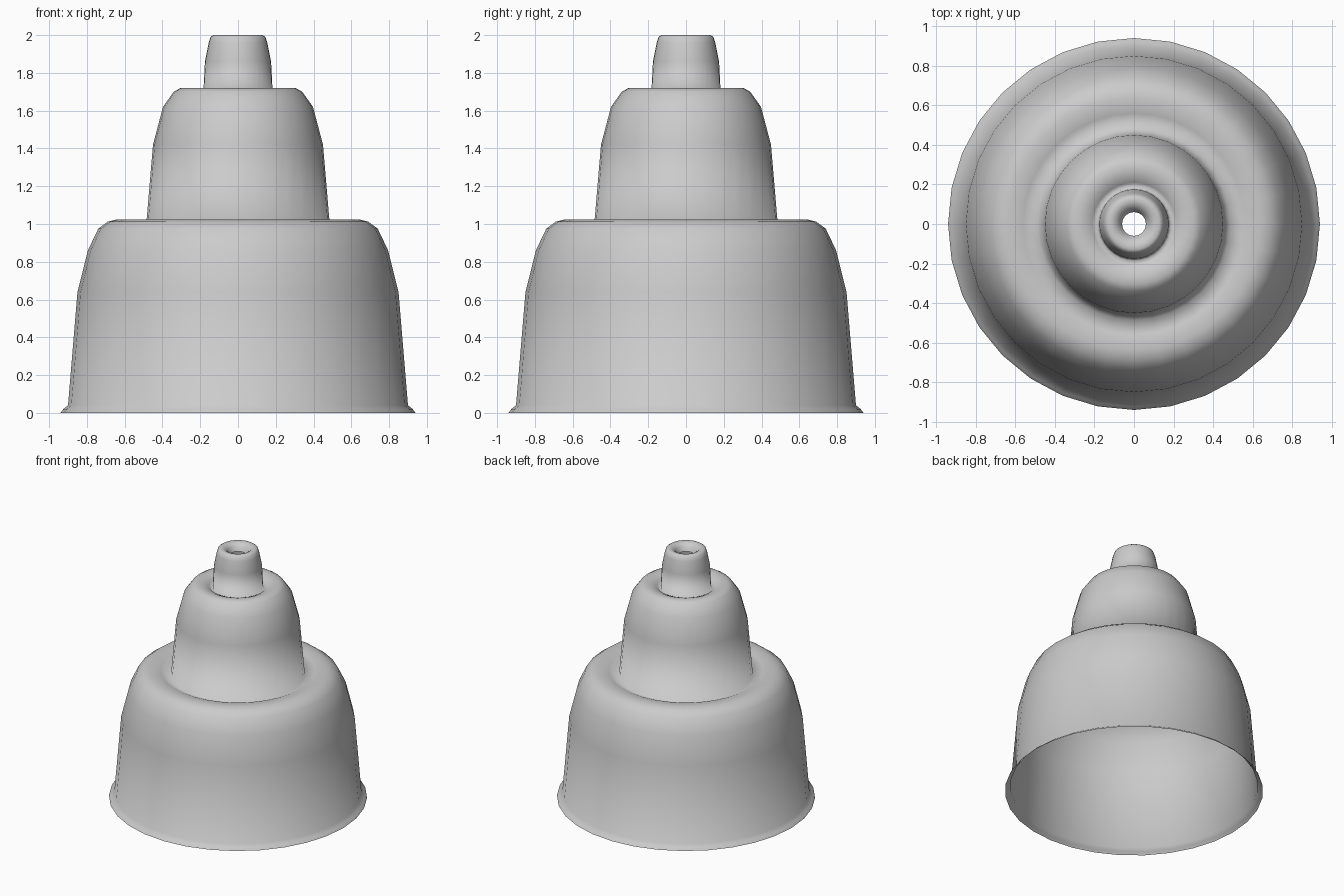
import bpy, bmesh, math

if "Cube" in bpy.data.objects:
    bpy.data.objects.remove(bpy.data.objects["Cube"])

SIDES = 32


def lathe(name, profile):
    """Spin an open (radius, height) profile into a thin shell."""
    bm = bmesh.new()
    rings = []
    for r, z in profile:
        rings.append([bm.verts.new((r * math.cos(2 * math.pi * i / SIDES),
                                    r * math.sin(2 * math.pi * i / SIDES), z))
                      for i in range(SIDES)])
    for low, high in zip(rings, rings[1:]):
        for i in range(SIDES):
            j = (i + 1) % SIDES
            face = bm.faces.new((low[i], low[j], high[j], high[i]))
            face.smooth = True
    mesh = bpy.data.meshes.new(name)
    bm.to_mesh(mesh)
    bm.free()
    obj = bpy.data.objects.new(name, mesh)
    bpy.context.collection.objects.link(obj)
    return obj


# Flared rim and wide lower tier, with the shoulder dipping inward
lower = [(0.94, 0.0), (0.925, 0.02), (0.90, 0.04), (0.85, 0.64), (0.795, 0.86),
         (0.74, 0.975), (0.69, 1.012), (0.64, 1.025), (0.56, 1.015)]
# Middle tier
middle = [(0.487, 0.985), (0.45, 1.42), (0.397, 1.62), (0.34, 1.70),
          (0.305, 1.72), (0.25, 1.712), (0.21, 1.695)]
# Nozzle with a rounded lip rolling into the open hole
nozzle = [(0.185, 1.67), (0.175, 1.86), (0.155, 1.96), (0.145, 1.99),
          (0.13, 2.0), (0.10, 1.995), (0.075, 1.975), (0.06, 1.94)]

lathe("stepped_bell_shell", lower + middle + nozzle)
